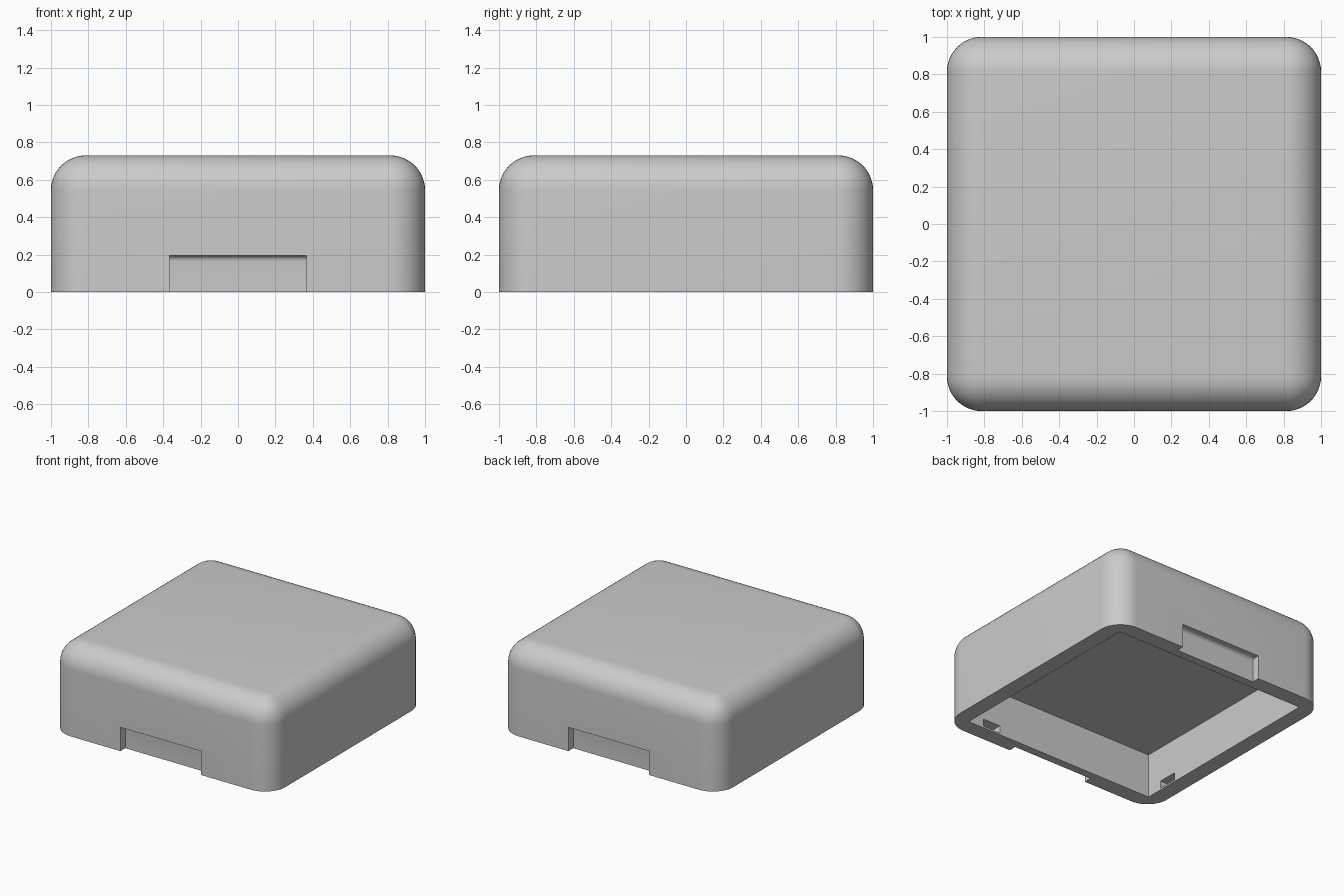
import bpy, bmesh, math
from mathutils import Matrix

cube = bpy.data.objects.get("Cube")
if cube:
    bpy.data.objects.remove(cube)

HEIGHT, RADIUS = 0.73, 0.185
CAVITY, DEPTH = 0.87, 0.36

grey = bpy.data.materials.new("light_grey")
grey.use_nodes = True
grey.diffuse_color = (0.6, 0.6, 0.6, 1)
grey.node_tree.nodes["Principled BSDF"].inputs["Base Color"].default_value = grey.diffuse_color


def box(name, low, high, bevel=None, radius=0, segments=8, turn=0):
    """Box between two corners, with bevelled edges picked by a rule."""
    bm = bmesh.new()
    bmesh.ops.create_cube(bm, size=1)
    for v in bm.verts:
        v.co = [(a + b) / 2 + c * (b - a) for a, b, c in zip(low, high, v.co)]
    if bevel:
        edges = [e for e in bm.edges if bevel(e)]
        bmesh.ops.bevel(bm, geom=edges, offset=radius, segments=segments,
                        profile=0.5, affect='EDGES')
    bm.transform(Matrix.Rotation(turn, 4, 'Z'))
    mesh = bpy.data.meshes.new(name)
    bm.to_mesh(mesh)
    bm.free()
    obj = bpy.data.objects.new(name, mesh)
    bpy.context.collection.objects.link(obj)
    mesh.materials.append(grey)
    return obj


# Rounded shell: every edge is filleted except those at the bottom
shell = box("rounded_cover", (-1, -1, 0), (1, 1, HEIGHT),
            lambda e: max(v.co.z for v in e.verts) > 0.1, RADIUS, 12)

# Square cavity, open below
cutters = [box("cavity_cutter", (-CAVITY, -CAVITY, -0.2), (CAVITY, CAVITY, DEPTH))]

# Shallow notches in front and back, with a filleted inner top edge
for side in range(2):
    cutters.append(box("notch_cutter", (-0.365, -1.2, -0.2), (0.365, -0.937, 0.195),
                       lambda e: all(v.co.z > 0.1 and v.co.y > -1 for v in e.verts),
                       0.03, 6, side * math.pi))

# Small latch pockets, one in each cavity wall
for side in range(4):
    cutters.append(box("latch_cutter", (0.57, -0.96, 0.015), (0.73, -0.8, 0.075),
                       turn=side * math.pi / 2))

for cutter in cutters:
    cutter.hide_render = True
    cutter.hide_set(True)
    mod = shell.modifiers.new(cutter.name, 'BOOLEAN')
    mod.operation = 'DIFFERENCE'
    mod.solver = 'EXACT'
    mod.object = cutter

# Bake the cuts, remove the helpers and smooth the fillets
bpy.context.view_layer.objects.active = shell
shell.select_set(True)
for mod in list(shell.modifiers):
    bpy.ops.object.modifier_apply(modifier=mod.name)
for cutter in cutters:
    bpy.data.objects.remove(cutter)
bpy.ops.object.shade_smooth_by_angle(angle=math.radians(30))
